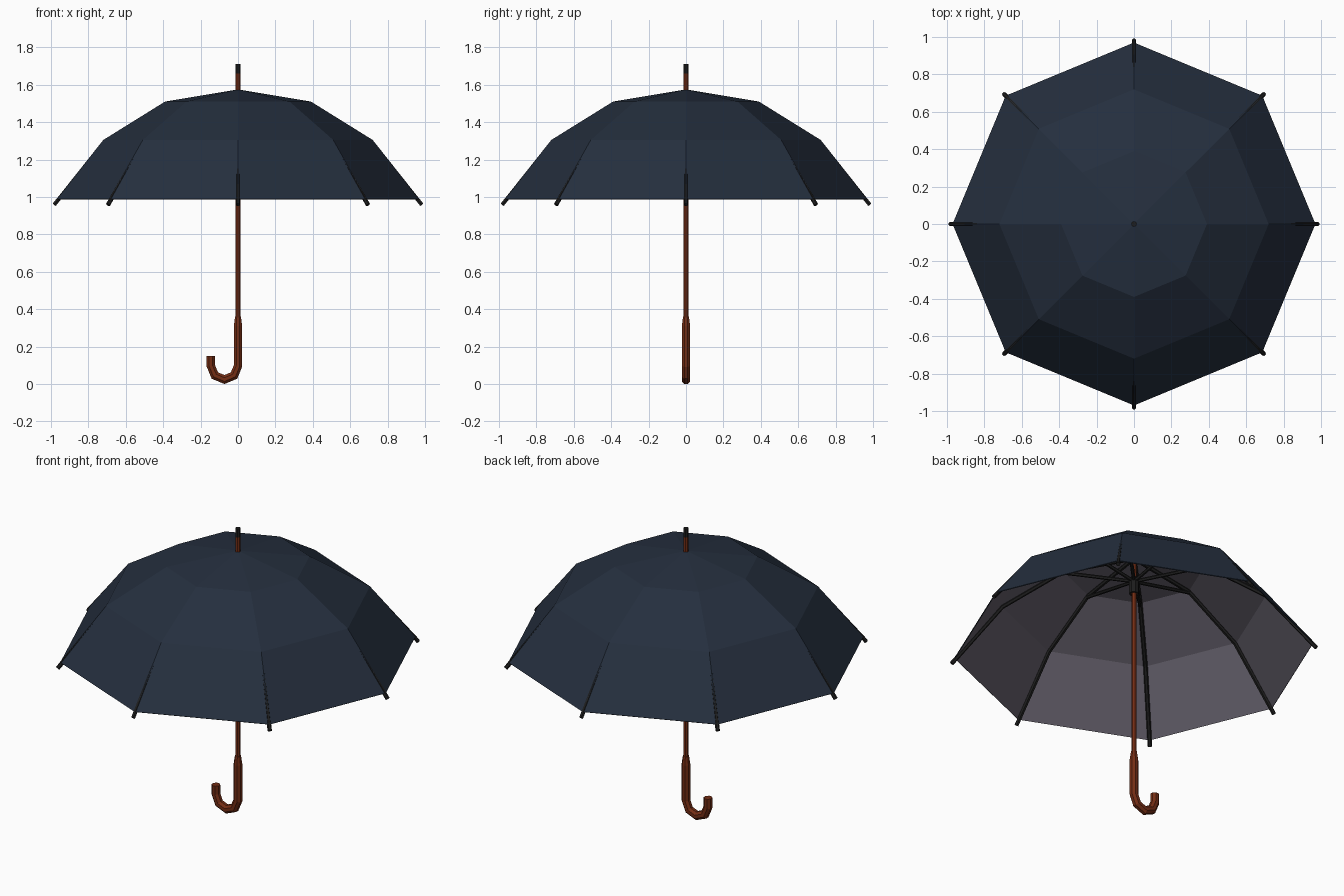
import bpy, bmesh, math
from mathutils import Vector, Matrix

if "Cube" in bpy.data.objects:
    bpy.data.objects.remove(bpy.data.objects["Cube"])


def material(name, rgb):
    m = bpy.data.materials.new(name)
    m.diffuse_color = (*rgb, 1)
    m.use_nodes = True
    m.node_tree.nodes["Principled BSDF"].inputs["Base Color"].default_value = m.diffuse_color
    return m


NAVY = material("navy fabric", (0.018, 0.028, 0.048))
LINING = material("grey lining", (0.135, 0.122, 0.155))
WOOD = material("red brown wood", (0.175, 0.026, 0.007))
BLACK = material("black metal", (0.012, 0.012, 0.012))


def add_object(name, bm, *mats):
    bmesh.ops.recalc_face_normals(bm, faces=bm.faces)
    me = bpy.data.meshes.new(name)
    bm.to_mesh(me)
    bm.free()
    for m in mats:
        me.materials.append(m)
    ob = bpy.data.objects.new(name, me)
    bpy.context.collection.objects.link(ob)
    return ob


def tube(name, path, radii, mat, sides=8, turn=0.0):
    """Sweep a polygon along (x, z) points with mitred corners, then turn about z."""
    pts = [Vector(p) for p in path]
    if not isinstance(radii, (list, tuple)):
        radii = [radii] * len(pts)
    bm = bmesh.new()
    rot = Matrix.Rotation(turn, 3, 'Z')
    rings = []
    for i, p in enumerate(pts):
        a = (p - pts[i - 1]).normalized() if i else (pts[1] - p).normalized()
        b = (pts[i + 1] - p).normalized() if i < len(pts) - 1 else a
        t = (a + b).normalized()
        n = Vector((-t.y, t.x)) / max(t.dot(a), 0.3)
        ring = []
        for k in range(sides):
            ang = 2 * math.pi * (k + 0.5) / sides
            c, s = radii[i] * math.cos(ang), radii[i] * math.sin(ang)
            ring.append(bm.verts.new(rot @ Vector((p.x + n.x * c, s, p.y + n.y * c))))
        rings.append(ring)
    for r0, r1 in zip(rings, rings[1:]):
        for k in range(sides):
            j = (k + 1) % sides
            bm.faces.new((r0[k], r0[j], r1[j], r1[k]))
    bm.faces.new(rings[0])
    bm.faces.new(rings[-1])
    return add_object(name, bm, mat)


# canopy: eight panels, lined on the inside
RIBS = 8
profile = [(0.39, 1.51), (0.72, 1.305), (0.97, 0.99)]
bm = bmesh.new()
apex = bm.verts.new((0, 0, 1.575))
rings = [[bm.verts.new((r * math.cos(2 * math.pi * k / RIBS),
                        r * math.sin(2 * math.pi * k / RIBS), z))
          for k in range(RIBS)] for r, z in profile]
for k in range(RIBS):
    j = (k + 1) % RIBS
    bm.faces.new((apex, rings[0][k], rings[0][j]))
    for r0, r1 in zip(rings, rings[1:]):
        bm.faces.new((r0[k], r1[k], r1[j], r0[j]))
canopy = add_object("canopy", bm, NAVY, LINING)
for f in canopy.data.polygons:
    if f.normal.z < 0:
        f.flip()
sol = canopy.modifiers.new("lining", 'SOLIDIFY')
sol.thickness = 0.005
sol.offset = -1
sol.material_offset = 1
sol.material_offset_rim = 0

# ribs and stretchers
rib_path = [(0.015, 1.558), (0.385, 1.497), (0.711, 1.295), (0.983, 0.958)]
for k in range(RIBS):
    a = 2 * math.pi * k / RIBS
    tube(f"rib_{k + 1}", rib_path, 0.012, BLACK, 6, a)
    tube(f"stretcher_{k + 1}", [(0.015, 1.42), (0.39, 1.492)], 0.010, BLACK, 6, a)

# shaft, runner and tip
tube("shaft", [(0, 0.33), (0, 1.66)], 0.015, WOOD)
tube("runner", [(0, 1.34), (0, 1.435)], 0.027, BLACK)
tube("tip", [(0, 1.655), (0, 1.71)], 0.0145, BLACK)

# hooked handle
R, CZ = 0.0725, 0.0965
hook = [(-R + R * math.cos(math.pi * i / 4), CZ - R * math.sin(math.pi * i / 4))
        for i in range(5)]
path = [(0, 0.36), (0, 0.31)] + hook + [(-2 * R, 0.15)]
tube("handle", path, [0.017] + [0.024] * (len(path) - 1), WOOD)
